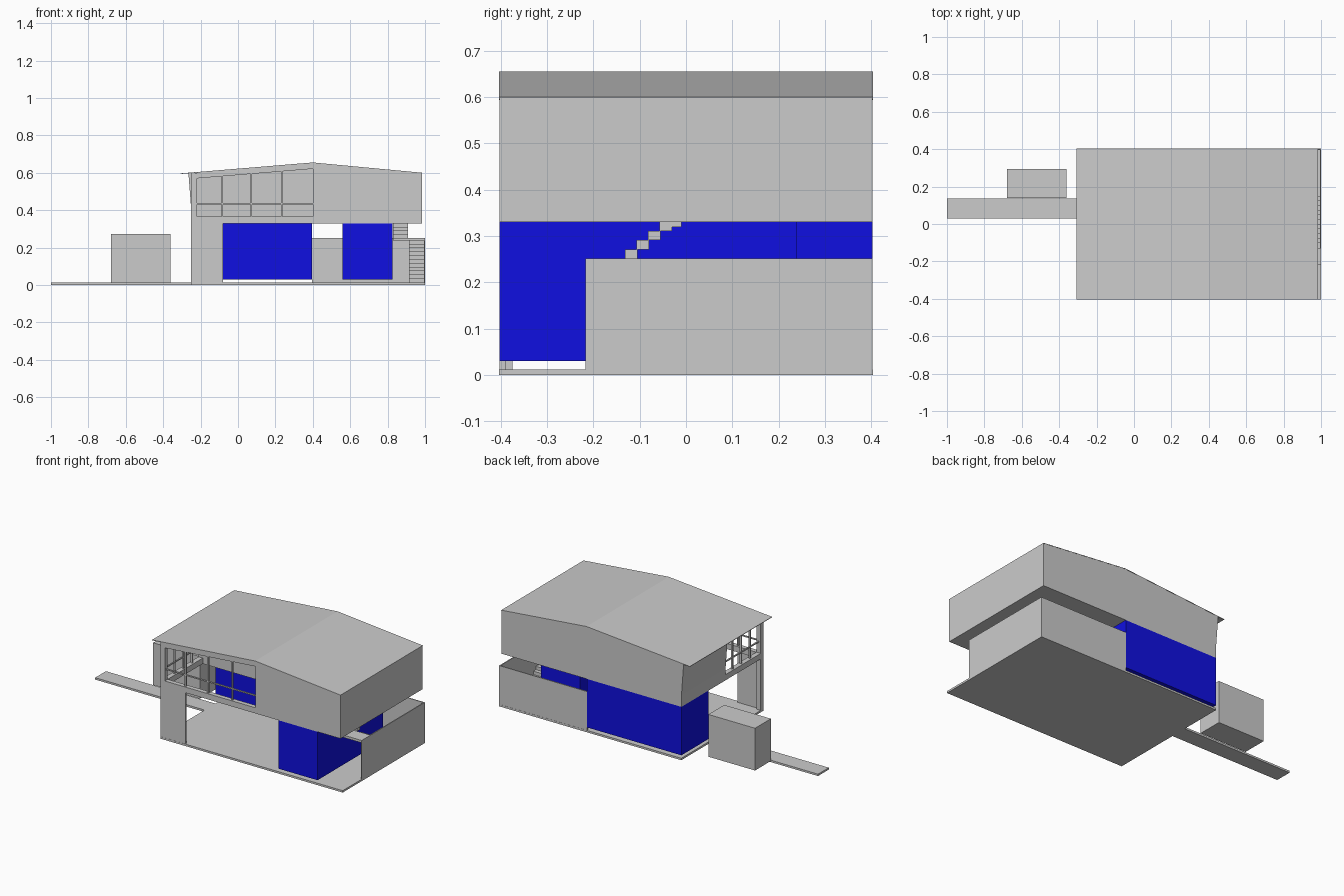
import bpy

blue = bpy.data.materials.new("blue")
blue.diffuse_color = (0.005, 0.005, 0.75, 1)


def prism(name, profile, y0, y1, mat=None):
    """Extrude an xz profile along y."""
    n = len(profile)
    verts = [(x, y0, z) for x, z in profile] + [(x, y1, z) for x, z in profile]
    faces = [tuple(range(n)), tuple(range(2 * n - 1, n - 1, -1))]
    faces += [(i, i + n, (i + 1) % n + n, (i + 1) % n) for i in range(n)]
    me = bpy.data.meshes.new(name)
    me.from_pydata(verts, [], faces)
    ob = bpy.data.objects.new(name, me)
    bpy.context.collection.objects.link(ob)
    if mat:
        me.materials.append(mat)
    return ob


def box(name, x0, x1, y0, y1, z0, z1, mat=None):
    return prism(name, [(x0, z0), (x1, z0), (x1, z1), (x0, z1)], y0, y1, mat)


def roof_z(x):
    return 0.655 - (0.4 - x) * 0.0825


# Ground: slab, entrance path and garden shed
box("ground_slab", -0.25, 1, -0.403, 0.403, 0, 0.012)
box("entrance_path", -1, -0.25, 0.03, 0.135, 0, 0.012)
box("shed", -0.68, -0.36, 0.14, 0.295, 0.01, 0.272)

# Blue ground floor rooms, raised slightly off the slab
box("large_room", -0.25, 0.396, 0.135, 0.402, 0.03, 0.33, blue)
box("small_room", 0.558, 0.827, -0.402, 0.24, 0.03, 0.33, blue)

# Low yard walls
box("side_yard_wall", 0.994, 1, -0.217, 0.402, 0.012, 0.252)
box("back_yard_wall", 0.396, 0.994, 0.396, 0.402, 0.012, 0.252)

# Upper floor: full-depth right half, set-back left half with leaning end
prism("upper_right", [(0.4, 0.33), (0.985, 0.33), (0.985, 0.598), (0.4, 0.653)],
      -0.402, 0.402)
prism("upper_left", [(-0.25, 0.33), (0.4, 0.33), (0.4, 0.653),
                     (-0.265, 0.597), (-0.25, 0.4)], -0.03, 0.402)

# Thin overhanging roof
prism("roof", [(-0.308, roof_z(-0.308) - 0.003), (0.4, 0.652), (0.985, 0.597),
               (0.985, 0.6), (0.4, 0.655), (-0.308, roof_z(-0.308))], -0.403, 0.403)

# Balcony frame, front side
box("corner_post", -0.25, -0.22, -0.402, -0.374, 0.012, 0.6)
box("front_panel", -0.22, -0.08, -0.402, -0.388, 0.012, 0.33)
box("front_beam", -0.22, 0.4, -0.402, -0.374, 0.33, 0.365)
prism("front_header", [(-0.22, roof_z(-0.22) - 0.034), (0.4, 0.621), (0.4, 0.653),
                       (-0.22, roof_z(-0.22) - 0.002)], -0.402, -0.374)
box("front_rail", -0.22, 0.4, -0.394, -0.386, 0.431, 0.438)
for x in (-0.085, 0.07, 0.235):
    box("front_mullion", x - 0.004, x + 0.004, -0.396, -0.384, 0.365, roof_z(x) - 0.03)

# Balcony frame, left side
box("side_beam", -0.25, -0.22, -0.374, -0.03, 0.33, 0.365)
box("side_header", -0.25, -0.22, -0.374, -0.03, 0.57, 0.6)
box("side_rail", -0.239, -0.231, -0.374, -0.03, 0.431, 0.438)
for i in range(3):
    y = -0.288 + i * 0.086
    box("side_mullion", -0.241, -0.229, y - 0.004, y + 0.004, 0.365, 0.575)

# Two-flight stair: forward to a landing, then back up
for i in range(11):
    y, z = 0.145 - i * 0.025, 0.012 + i * 0.0205
    box("lower_step", 0.914, 0.994, y - 0.025, y + 0.005, z, z + 0.0205)
box("stair_landing", 0.828, 0.994, -0.217, -0.13, 0.237, 0.252)
for i in range(4):
    y, z = -0.132 + i * 0.025, 0.252 + i * 0.0195
    box("upper_step", 0.828, 0.91, y, y + 0.027, z, z + 0.0195)
box("top_step", 0.828, 0.91, -0.04, -0.01, 0.32, 0.33)
